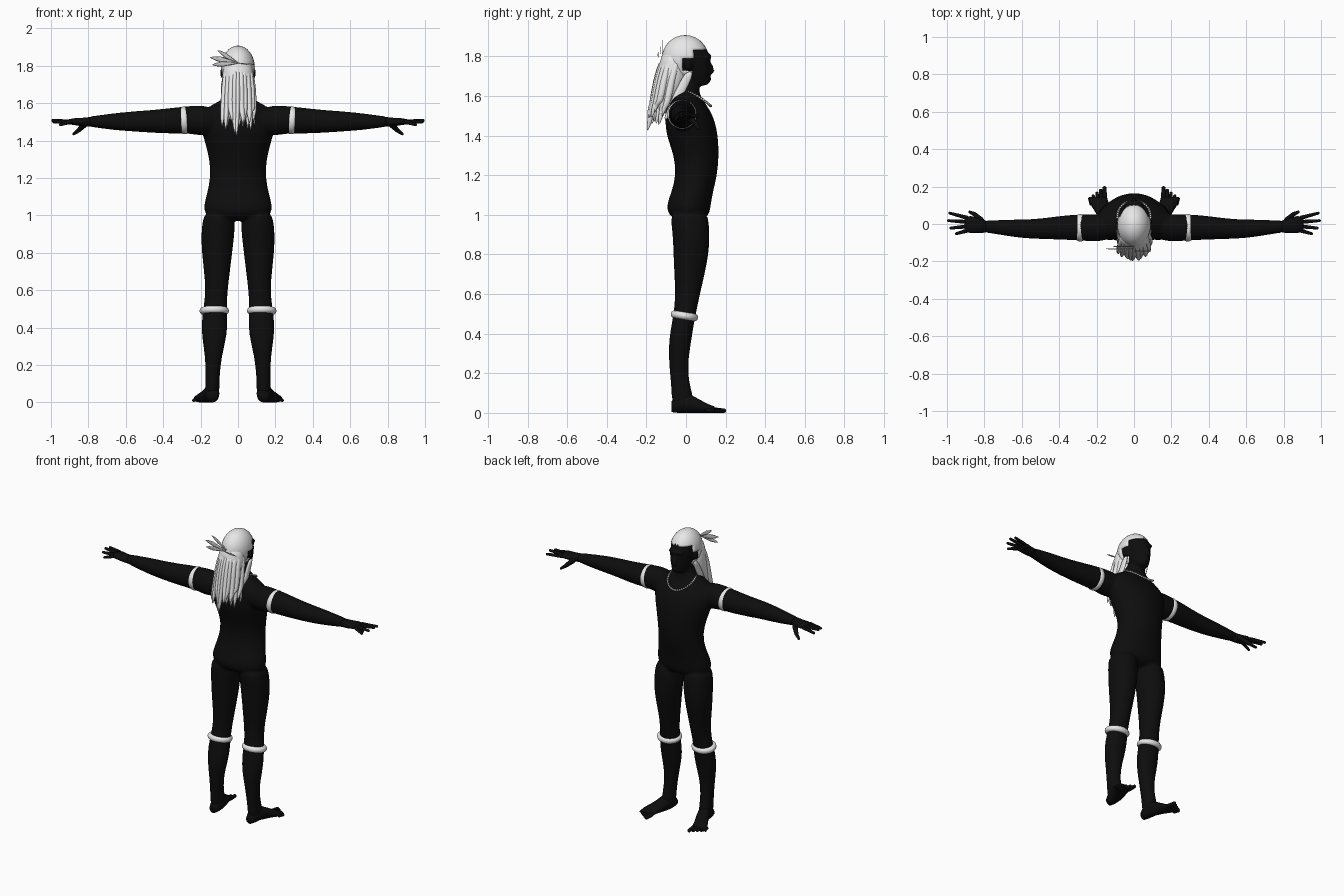
import bpy, bmesh, math, random
from mathutils import Vector

random.seed(4)
if "Cube" in bpy.data.objects:
    bpy.data.objects.remove(bpy.data.objects["Cube"])


def material(name, value):
    m = bpy.data.materials.new(name)
    m.use_nodes = True
    colour = (value, value, value, 1)
    m.diffuse_color = colour
    m.node_tree.nodes["Principled BSDF"].inputs["Base Color"].default_value = colour
    return m


BLACK = material("black skin", 0.004)
WHITE = material("white hair and bands", 0.8)
GREY = material("grey feather and beads", 0.55)


def loft(bm, axis, sections, side=1, count=20):
    """Skin ellipses along an axis; section = (station, lo_a, hi_a, lo_b, hi_b)."""
    rings = []
    for station, lo_a, hi_a, lo_b, hi_b in sections:
        ring = []
        for i in range(count):
            t = math.tau * i / count
            a = (lo_a + hi_a) / 2 + (hi_a - lo_a) / 2 * math.cos(t)
            b = (lo_b + hi_b) / 2 + (hi_b - lo_b) / 2 * math.sin(t)
            p = {"x": (station, a, b), "y": (a, station, b), "z": (a, b, station)}[axis]
            ring.append(bm.verts.new((p[0] * side, p[1], p[2])))
        rings.append(ring)
    for r, q in zip(rings, rings[1:]):
        for i in range(count):
            j = (i + 1) % count
            bm.faces.new((r[i], r[j], q[j], q[i]))
    bm.faces.new(rings[0])
    bm.faces.new(rings[-1])


def digit(bm, side, start, end, r0, r1):
    """Tapered finger or toe with round ends."""
    start, end = (Vector((p[0] * side, p[1], p[2])) for p in (start, end))
    d = end - start
    turn = d.to_track_quat("Z", "Y").to_matrix().to_4x4()
    for p, r in ((start, r0), (end, r1)):
        ball = bmesh.ops.create_uvsphere(bm, u_segments=10, v_segments=6, radius=r)
        bmesh.ops.translate(bm, verts=ball["verts"], vec=p)
    cone = bmesh.ops.create_cone(bm, segments=10, radius1=r0, radius2=r1, depth=d.length)
    bmesh.ops.transform(bm, matrix=turn, verts=cone["verts"])
    bmesh.ops.translate(bm, verts=cone["verts"], vec=(start + end) / 2)


def ellipsoid(bm, centre, size):
    ball = bmesh.ops.create_uvsphere(bm, u_segments=24, v_segments=16, radius=1)
    bmesh.ops.scale(bm, verts=ball["verts"], vec=size)
    bmesh.ops.translate(bm, verts=ball["verts"], vec=centre)


def finish(bm, name, mat, subdivide=0):
    bmesh.ops.recalc_face_normals(bm, faces=bm.faces)
    for f in bm.faces:
        f.smooth = True
    mesh = bpy.data.meshes.new(name)
    bm.to_mesh(mesh)
    bm.free()
    mesh.materials.append(mat)
    ob = bpy.data.objects.new(name, mesh)
    bpy.context.collection.objects.link(ob)
    if subdivide:
        ob.modifiers.new("Round", "SUBSURF").levels = subdivide
        ob.modifiers["Round"].render_levels = subdivide
    return ob


# Body: torso, head, legs and arms fused into one skin
body = bmesh.new()
loft(body, "z", [(0.97, -.1, .1, -.05, .08), (1, -.18, .18, -.09, .12), (1.05, -.185, .185, -.1, .125),
                 (1.11, -.168, .168, -.075, .135), (1.2, -.147, .147, -.05, .158), (1.3, -.152, .152, -.06, .167),
                 (1.4, -.18, .18, -.1, .162), (1.47, -.2, .2, -.105, .148), (1.53, -.2, .2, -.105, .122),
                 (1.58, -.165, .165, -.09, .085), (1.61, -.1, .1, -.065, .07), (1.64, -.06, .06, -.05, .065),
                 (1.7, -.055, .055, -.05, .07)], count=32)
loft(body, "z", [(1.652, -.03, .03, .05, .112), (1.67, -.045, .045, 0, .12), (1.7, -.06, .06, -.04, .122),
                 (1.74, -.072, .072, -.08, .126), (1.79, -.078, .078, -.1, .124), (1.84, -.074, .074, -.095, .108),
                 (1.88, -.055, .055, -.065, .075), (1.895, -.02, .02, -.03, .03)], count=28)
loft(body, "z", [(1.705, -.014, .014, .1, .13), (1.722, -.018, .018, .1, .15), (1.745, -.012, .012, .1, .142),
                 (1.78, -.009, .009, .1, .126)], count=12)
ellipsoid(body, (0, .116, 1.685), (.026, .013, .011))
ellipsoid(body, (0, .108, 1.8), (.055, .022, .014))
for s in (1, -1):
    ellipsoid(body, (s * .084, .012, 1.762), (.012, .018, .032))
    loft(body, "z", [(1.03, .03, .18, -.08, .11), (.95, .014, .194, -.075, .118), (.88, .02, .198, -.067, .12),
                     (.8, .03, .194, -.065, .116), (.7, .042, .183, -.06, .095), (.6, .055, .173, -.055, .072),
                     (.5, .06, .186, -.062, .05), (.42, .052, .198, -.08, .036), (.33, .065, .191, -.089, .022),
                     (.25, .085, .177, -.086, .01), (.15, .098, .173, -.078, .016), (.08, .098, .176, -.072, .04),
                     (.03, .1, .176, -.07, .04)], s)
    loft(body, "x", [(.1, -.08, .05, 1.45, 1.57), (.19, -.095, .055, 1.42, 1.59), (.25, -.092, .052, 1.438, 1.587),
                     (.35, -.086, .05, 1.436, 1.576), (.45, -.082, .036, 1.44, 1.565), (.55, -.08, .025, 1.447, 1.558),
                     (.65, -.07, .025, 1.454, 1.549), (.75, -.052, .02, 1.467, 1.535), (.82, -.046, .02, 1.476, 1.527)], s)
skin = finish(body, "body", BLACK, 1)
fuse = skin.modifiers.new("Fuse", "REMESH")
fuse.mode = "VOXEL"
fuse.voxel_size = 0.009
fuse.use_smooth_shade = True
soften = skin.modifiers.new("Soften", "SMOOTH")
soften.factor = 0.5
soften.iterations = 4

for s, side in ((1, "left"), (-1, "right")):
    # Hands: flat palm, four spread fingers and a drooping thumb
    bm = bmesh.new()
    loft(bm, "x", [(.79, -.046, .018, 1.474, 1.526), (.83, -.048, .03, 1.476, 1.522),
                   (.87, -.048, .042, 1.482, 1.52), (.905, -.044, .04, 1.487, 1.514)], s)
    for y0, x1, y1, z1 in ((.034, .985, .058, 1.5), (.011, .991, .018, 1.508),
                           (-.013, .98, -.022, 1.5), (-.036, .95, -.052, 1.485)):
        digit(bm, s, (.895, y0, 1.501), (x1, y1, z1), .0115, .008)
    digit(bm, s, (.82, .02, 1.488), (.852, .052, 1.455), .018, .012)
    digit(bm, s, (.852, .052, 1.455), (.878, .064, 1.436), .012, .008)
    finish(bm, side + "_hand", BLACK)

    # Feet: turned outward, with toes
    bm = bmesh.new()
    loft(bm, "y", [(-.072, .11, .16, .004, .06), (-.04, .1, .172, 0, .09), (.01, .1, .182, 0, .1),
                   (.06, .115, .205, 0, .072), (.11, .135, .236, 0, .045), (.145, .145, .24, 0, .032)], s)
    for i in range(5):
        digit(bm, s, (.157 + .018 * i, .14 - .008 * i, .014), (.158 + .02 * i, .192 - .014 * i, .011),
              .014 - .001 * i, .011 - .0008 * i)
    finish(bm, side + "_foot", BLACK)

    # Bands on the upper arms and below the knees
    for name, place, turn, size, major, minor in (
            ("arm_band", (s * .288, -.02, 1.508), (0, s * (math.pi / 2 + .06), 0), (1, 1, 1.6), .062, .012),
            ("knee_band", (s * .127, -.008, .49), (-.16, 0, 0), (1, .88, 1), .06, .019)):
        bpy.ops.mesh.primitive_torus_add(location=place, rotation=turn, major_radius=major, minor_radius=minor,
                                         major_segments=40, minor_segments=12)
        band = bpy.context.object
        band.name = side + "_" + name
        band.scale = size
        band.data.materials.append(WHITE)
        bpy.ops.object.shade_smooth()

# Hair cap with the face opening cut away
bm = bmesh.new()
ellipsoid(bm, (0, -.004, 1.79), (.09, .118, .118))
bmesh.ops.subdivide_edges(bm, edges=bm.edges, cuts=1, use_grid_fill=True)


def uncovered(p):
    face = p.y > .035 and p.z < 1.83
    ear = -.012 < p.y <= .035 and 1.72 < p.z < 1.79
    return face or ear or p.z < 1.69


bmesh.ops.delete(bm, geom=[f for f in bm.faces if uncovered(f.calc_center_median())], context="FACES")
cap = finish(bm, "hair_cap", WHITE)
cap.modifiers.new("Thickness", "SOLIDIFY").thickness = 0.012

# Long hair: a full upper mass and tapering locks
bm = bmesh.new()
loft(bm, "z", [(1.83, -.06, .06, -.115, -.03), (1.78, -.085, .085, -.132, 0), (1.7, -.088, .088, -.15, .02),
               (1.63, -.09, .09, -.16, -.01), (1.56, -.085, .085, -.165, -.06), (1.5, -.05, .05, -.165, -.11)])
finish(bm, "long_hair", WHITE, 1)
bm = bmesh.new()
for layer in (0, 1):
    for i in range(9):
        u = (i - 4 + .4 * layer) / 4.4
        x, back = .084 * u, .045 * u * u + .03 * layer
        tip = 1.41 + .05 * abs(u) + random.uniform(0, .07)
        drift = random.uniform(-.01, .01)
        w = random.uniform(.013, .018)
        loft(bm, "z", [(1.79, x * .8 - w, x * .8 + w, -.135 + back, -.1 + back),
                       (1.68, x - w, x + w, -.17 + back, -.13 + back),
                       (1.56, x * 1.05 - w, x * 1.05 + w, -.188 + back, -.15 + back),
                       (tip + .05, x + drift - w * .8, x + drift + w * .8, -.198 + back, -.168 + back),
                       (tip, x + drift - .002, x + drift + .002, -.199 + back, -.192 + back)], count=8)
for s in (1, -1):
    loft(bm, "z", [(1.73, .07, .092, .0, .045), (1.66, .068, .092, -.04, .02), (1.58, .075, .095, -.08, -.025),
                   (1.47, .085, .09, -.12, -.1)], s, 8)
finish(bm, "hair_locks", WHITE, 1)

# Feather ornament tied at the back of the head
bm = bmesh.new()
for tip_x, tip_z, y, wide in ((-.15, 1.845, -.13, .016), (-.11, 1.882, -.12, .014),
                              (-.14, 1.805, -.138, .014), (.09, 1.805, -.145, .006)):
    rows = []
    for f, w in ((0, .2), (.3, .6), (.6, 1), (.85, .6), (1, .05)):
        z = 1.815 + (tip_z - 1.815) * f
        rows.append((tip_x * f, y - .002, y + .002, z - wide * w, z + wide * w))
    loft(bm, "x", rows, count=8)
finish(bm, "feathers", GREY)

# Bead necklace dipping at the chest
bm = bmesh.new()
for i in range(44):
    t = math.tau * i / 44
    y = .045 + .08 * math.sin(t)
    ellipsoid_z = 1.625 - .075 * ((y + .035) / .16) ** 2
    bead = bmesh.ops.create_icosphere(bm, subdivisions=1, radius=.0075)
    bmesh.ops.translate(bm, verts=bead["verts"], vec=(.088 * math.cos(t), y, ellipsoid_z))
finish(bm, "necklace", GREY)
